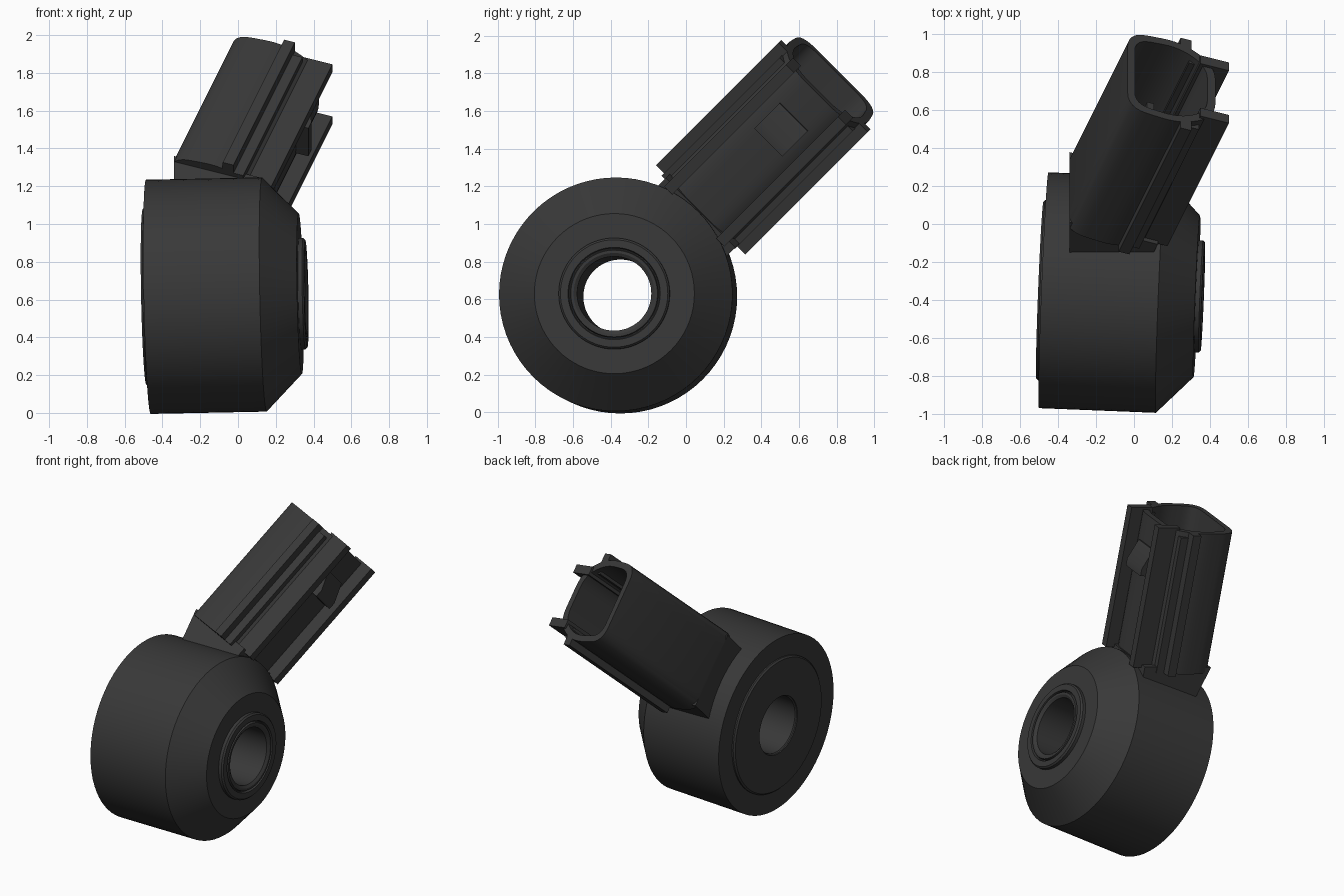
import bpy, bmesh, math
from mathutils import Vector, Matrix

if "Cube" in bpy.data.objects:
    bpy.data.objects.remove(bpy.data.objects["Cube"])

mat = bpy.data.materials.new("dark_plastic")
mat.diffuse_color = (0.04, 0.04, 0.04, 1)
mat.use_nodes = True
mat.node_tree.nodes["Principled BSDF"].inputs["Base Color"].default_value = mat.diffuse_color

# Connector frame: u = thickness, v = width, w = plug direction
T = math.radians(19.5)
R = math.sqrt(0.5)
U = Vector((math.cos(T), -math.sin(T) * R, -math.sin(T) * R))
V = Vector((0, R, -R))
W = U.cross(V)


def plug(u, v, w):
    return U * u + V * (v - 0.705) + W * w


# Ring frame: axis almost along x
AX = Vector((1, -0.04, 0.02)).normalized()
SIDE = AX.cross(Vector((0, 0, 1))).normalized()
UP = SIDE.cross(AX)
CENTRE = Vector((0, -0.367, 0.624))


def loft(name, rings, closed=False, clip_x=None):
    """Skin a list of equal-length point rings; cap the ends unless closed."""
    bm = bmesh.new()
    loops = [[bm.verts.new(p) for p in r] for r in rings]
    n = len(loops[0])
    pairs = list(zip(loops, loops[1:]))
    if closed:
        pairs.append((loops[-1], loops[0]))
    else:
        bm.faces.new(loops[0])
        bm.faces.new(loops[-1])
    for a, b in pairs:
        for i in range(n):
            j = (i + 1) % n
            bm.faces.new((a[i], a[j], b[j], b[i]))
    if clip_x is not None:
        geom = bm.verts[:] + bm.edges[:] + bm.faces[:]
        bmesh.ops.bisect_plane(bm, geom=geom, plane_co=(clip_x, 0, 0),
                               plane_no=(1, 0, 0), clear_inner=True)
        bmesh.ops.holes_fill(bm, edges=[e for e in bm.edges if e.is_boundary])
    bmesh.ops.recalc_face_normals(bm, faces=bm.faces[:])
    me = bpy.data.meshes.new(name)
    bm.to_mesh(me)
    bm.free()
    me.materials.append(mat)
    ob = bpy.data.objects.new(name, me)
    bpy.context.collection.objects.link(ob)
    bpy.context.view_layer.objects.active = ob
    ob.select_set(True)
    bpy.ops.object.shade_smooth_by_angle(angle=math.radians(30))
    ob.select_set(False)
    return ob


def lathe(name, profile, n=72):
    rings = []
    for x, r in profile:
        rings.append([CENTRE + AX * x + (SIDE * math.cos(a) + UP * math.sin(a)) * r
                      for a in (2 * math.pi * i / n for i in range(n))])
    return loft(name, rings, closed=True)


def rounded(pts, f, steps=6):
    """Round polygon corners by distance f."""
    out = []
    for i, p in enumerate(pts):
        p = Vector(p)
        a = Vector(pts[i - 1]) - p
        b = Vector(pts[(i + 1) % len(pts)]) - p
        a = p + a.normalized() * min(f, a.length * 0.48)
        b = p + b.normalized() * min(f, b.length * 0.48)
        for k in range(steps + 1):
            t = k / steps
            out.append(a * (1 - t) ** 2 + p * 2 * t * (1 - t) + b * t * t)
    return out


def bar(name, u0, u1, v0, v1, w0, w1, clip_x=None):
    sec = [(u0, v0), (u1, v0), (u1, v1), (u0, v1)]
    return loft(name, [[plug(u, v, w) for u, v in sec] for w in (w0, w1)], clip_x=clip_x)


# Ring body with chamfered front
lathe("ring_body", [(-0.475, 0.21), (-0.475, 0.62), (0.14, 0.62), (0.33, 0.425),
                    (0.33, 0.21)])
# Back disc and the metal sleeve lining the hole
lathe("back_disc", [(-0.46, 0.205), (-0.46, 0.475), (-0.485, 0.475), (-0.495, 0.465),
                    (-0.495, 0.205)])
lathe("sleeve", [(-0.495, 0.215), (-0.48, 0.197), (0.35, 0.197), (0.362, 0.215),
                 (0.362, 0.23), (0.345, 0.235), (0.345, 0.24), (0.362, 0.245),
                 (0.362, 0.285), (0.352, 0.295), (0.3, 0.295), (0.3, 0.24), (-0.4, 0.24)])

# Neck joining ring and connector
bar("neck", -0.85, -0.15, -0.25, 0.27, 0.56, 0.80, clip_x=-0.34)

# Hollow connector shell, base cut flat on the back
outer_pts = [(-0.65, -0.28), (-0.35, -0.305), (-0.16, -0.19),
             (-0.16, 0.19), (-0.35, 0.305), (-0.65, 0.28)]
outer = rounded(outer_pts, 0.11)
inner = rounded([(-0.61, -0.24), (-0.36, -0.26), (-0.205, -0.165),
                 (-0.205, 0.165), (-0.36, 0.26), (-0.61, 0.24)], 0.09)
loft("connector_shell",
     [[plug(p.x, p.y, w) for p in sec] for sec, w in
      ((outer, 0.76), (outer, 1.735), (inner, 1.735), (inner, 1.0))], clip_x=-0.34)

# Mirrored rails, keying flanges and contact pins
for s, side in ((-1, "upper"), (1, "lower")):
    bar("side_rail_" + side, -0.355, -0.295, s * 0.27, s * 0.335, 0.76, 1.735)
    bar("side_shoulder_" + side, -0.295, -0.24, s * 0.2, s * 0.275, 0.76, 1.70)
    bar("front_flange_" + side, -0.25, -0.09, s * 0.165, s * 0.225, 0.78, 1.75)
    bar("pin_" + side, -0.43, -0.39, s * 0.07, s * 0.13, 0.98, 1.42)

# Locking wedge on the front face
wedge = [(-0.2, 1.37), (-0.09, 1.37), (-0.09, 1.42), (-0.15, 1.55), (-0.2, 1.55)]
loft("locking_wedge", [[plug(u, v, w) for u, w in wedge] for v in (-0.105, 0.105)])
